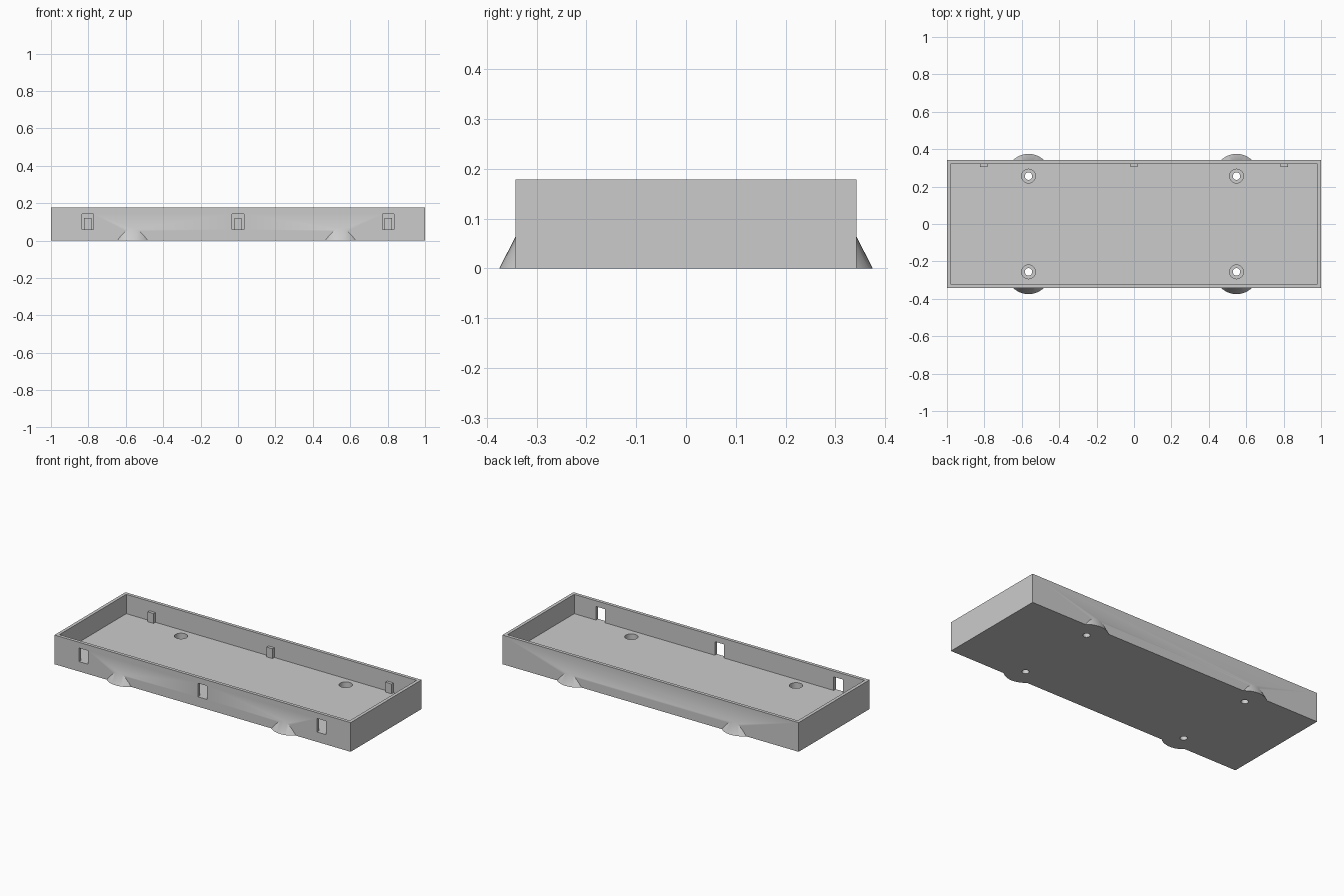
import bpy

cube = bpy.data.objects.get("Cube")
if cube:
    bpy.data.objects.remove(cube, do_unlink=True)

LENGTH, HALF_Y, HEIGHT = 2.0, 0.342, 0.178
WALL, FLOOR = 0.02, 0.06

grey = bpy.data.materials.new("plain grey")
grey.use_nodes = True
grey.diffuse_color = (0.6, 0.6, 0.6, 1)
grey.node_tree.nodes["Principled BSDF"].inputs["Base Color"].default_value = (0.6, 0.6, 0.6, 1)


def box(name, x, y, z):
    """Box from (low, high) pairs on each axis."""
    spans = (x, y, z)
    bpy.ops.mesh.primitive_cube_add(size=1, location=[(a + b) / 2 for a, b in spans])
    ob = bpy.context.object
    ob.name = name
    ob.scale = [b - a for a, b in spans]
    bpy.ops.object.transform_apply(location=True, scale=True)
    ob.data.materials.append(grey)
    return ob


def cone(name, x, y, z, r_low, r_high, sides=48):
    """Upright cylinder or tapered cone between two heights."""
    bpy.ops.mesh.primitive_cone_add(vertices=sides, radius1=r_low, radius2=r_high,
                                    depth=z[1] - z[0], location=(x, y, (z[0] + z[1]) / 2))
    ob = bpy.context.object
    ob.name = name
    ob.data.materials.append(grey)
    return ob


def combine(target, other, operation):
    """Apply a boolean and drop the helper."""
    mod = target.modifiers.new(operation.lower(), 'BOOLEAN')
    mod.operation, mod.solver, mod.object = operation, 'EXACT', other
    bpy.context.view_layer.objects.active = target
    bpy.ops.object.modifier_apply(modifier=mod.name)
    bpy.data.objects.remove(other, do_unlink=True)


# Tray block
half_x = LENGTH / 2
tray = box("tray", (-half_x, half_x), (-HALF_Y, HALF_Y), (0, HEIGHT))
mounts = [(x, y) for x in (-0.564, 0.548) for y in (-0.256, 0.256)]

# Flared screw bosses swelling out of the long sides
for x, y in mounts:
    combine(tray, cone("boss", x, y, (0, 0.066), 0.119, 0.085), 'UNION')

# Hollow interior
combine(tray, box("cavity", (-half_x + WALL, half_x - WALL),
                  (-HALF_Y + WALL, HALF_Y - WALL), (FLOOR, 0.3)), 'DIFFERENCE')

# Counterbored screw holes
for x, y in mounts:
    combine(tray, cone("screw_hole", x, y, (-0.1, 0.1), 0.02, 0.02, 32), 'DIFFERENCE')
    combine(tray, cone("counterbore", x, y, (0.025, 0.1), 0.037, 0.037, 32), 'DIFFERENCE')

# Slots through the front wall, clip tabs on the back wall
for x in (-0.803, 0, 0.803):
    combine(tray, box("slot", (x - 0.031, x + 0.031),
                      (-HALF_Y - 0.1, -HALF_Y + WALL + 0.02), (FLOOR, 0.143)), 'DIFFERENCE')
    combine(tray, box("clip_tab", (x - 0.02, x + 0.02),
                      (HALF_Y - WALL - 0.018, HALF_Y - WALL / 2), (FLOOR - 0.01, 0.12)), 'UNION')

# One material slot and crisp edges
for poly in tray.data.polygons:
    poly.material_index = 0
while len(tray.data.materials) > 1:
    tray.data.materials.pop()
bpy.ops.object.select_all(action='DESELECT')
tray.select_set(True)
bpy.context.view_layer.objects.active = tray
bpy.ops.object.shade_smooth_by_angle()
